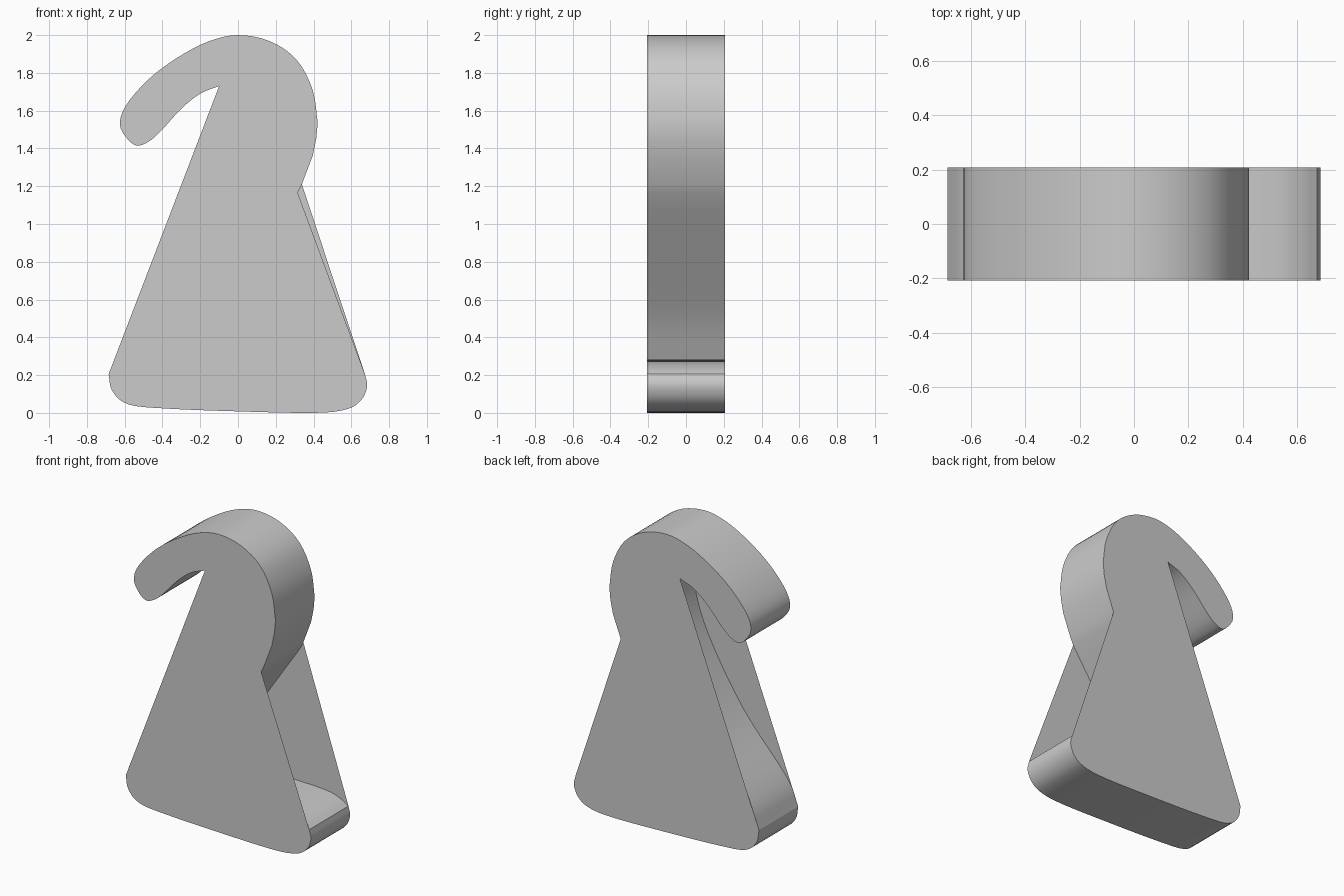
import bpy, bmesh, math
from mathutils import Vector

if "Cube" in bpy.data.objects:
    bpy.data.objects.remove(bpy.data.objects["Cube"])

HALF = 0.207  # half thickness in y


def spline(points, steps=4):
    """Catmull-Rom samples through the points, ends included."""
    p = [Vector(q) for q in points]
    p = [2 * p[0] - p[1]] + p + [2 * p[-1] - p[-2]]
    out = []
    for a, b, c, d in zip(p, p[1:], p[2:], p[3:]):
        for k in range(steps):
            t = k / steps
            out.append(0.5 * (2 * b + (c - a) * t + (2 * a - 5 * b + 4 * c - d) * t**2
                              + (3 * b - a - 3 * c + d) * t**3))
    return out + [p[-2]]


# rounded foot, from right end to left end
base = spline([(0.672, 0.205), (0.684, 0.14), (0.65, 0.065), (0.57, 0.018), (0.4, 0.0),
               (0.0, 0.008), (-0.38, 0.023), (-0.58, 0.045), (-0.665, 0.115), (-0.685, 0.205)])
# recessed left side: stem and inside of the bowl
left_recess = spline([(-0.685, 0.205), (-0.60, 0.38), (-0.28, 0.75), (-0.02, 1.18),
                      (0.08, 1.48), (0.06, 1.64), (-0.01, 1.72), (-0.1, 1.73)])
# hook: inner edge, tip, outer arc, down to the neck
hook = spline([(-0.1, 1.73), (-0.2, 1.69), (-0.3, 1.61), (-0.41, 1.49), (-0.475, 1.435),
               (-0.535, 1.415), (-0.585, 1.45), (-0.625, 1.525), (-0.595, 1.625),
               (-0.48, 1.76), (-0.33, 1.875), (-0.16, 1.965), (0.0, 2.0), (0.17, 1.967),
               (0.31, 1.87), (0.395, 1.71), (0.422, 1.535)])
hook += [Vector(p) for p in [(0.414, 1.45), (0.395, 1.36), (0.338, 1.21), (0.316, 1.165)]]
# recessed right side: stem, then top of the foot
stem = spline([(0.316, 1.165), (0.07, 0.80), (-0.13, 0.50), (-0.24, 0.285)])
foot_top = spline([(-0.24, 0.285), (0.2, 0.278), (0.5, 0.268), (0.61, 0.24), (0.672, 0.205)])

loop = base[:-1] + left_recess[:-1] + hook[:-1] + stem[:-1] + foot_top[:-1]

bm = bmesh.new()
front = [bm.verts.new((p.x, -HALF, p.y)) for p in loop]
back = [bm.verts.new((p.x, HALF, p.y)) for p in loop]

# side wall follows the full recessed outline
n = len(loop)
for i in range(n):
    j = (i + 1) % n
    bm.faces.new((front[i], front[j], back[j], back[i]))

# flat face plates bridge straight over both recesses
nb = len(base)
h0 = nb - 1 + len(left_recess) - 1
h1 = h0 + len(hook)
bm.faces.new(list(reversed(front[:nb] + front[h0:h1])))
bm.faces.new(back[:nb] + back[h0:h1 - 1])

mesh = bpy.data.meshes.new("hooked_block")
bm.to_mesh(mesh)
bm.free()
obj = bpy.data.objects.new("hooked_block", mesh)
bpy.context.collection.objects.link(obj)
bpy.context.view_layer.objects.active = obj
obj.select_set(True)
bpy.ops.object.shade_smooth_by_angle(angle=math.radians(30))
